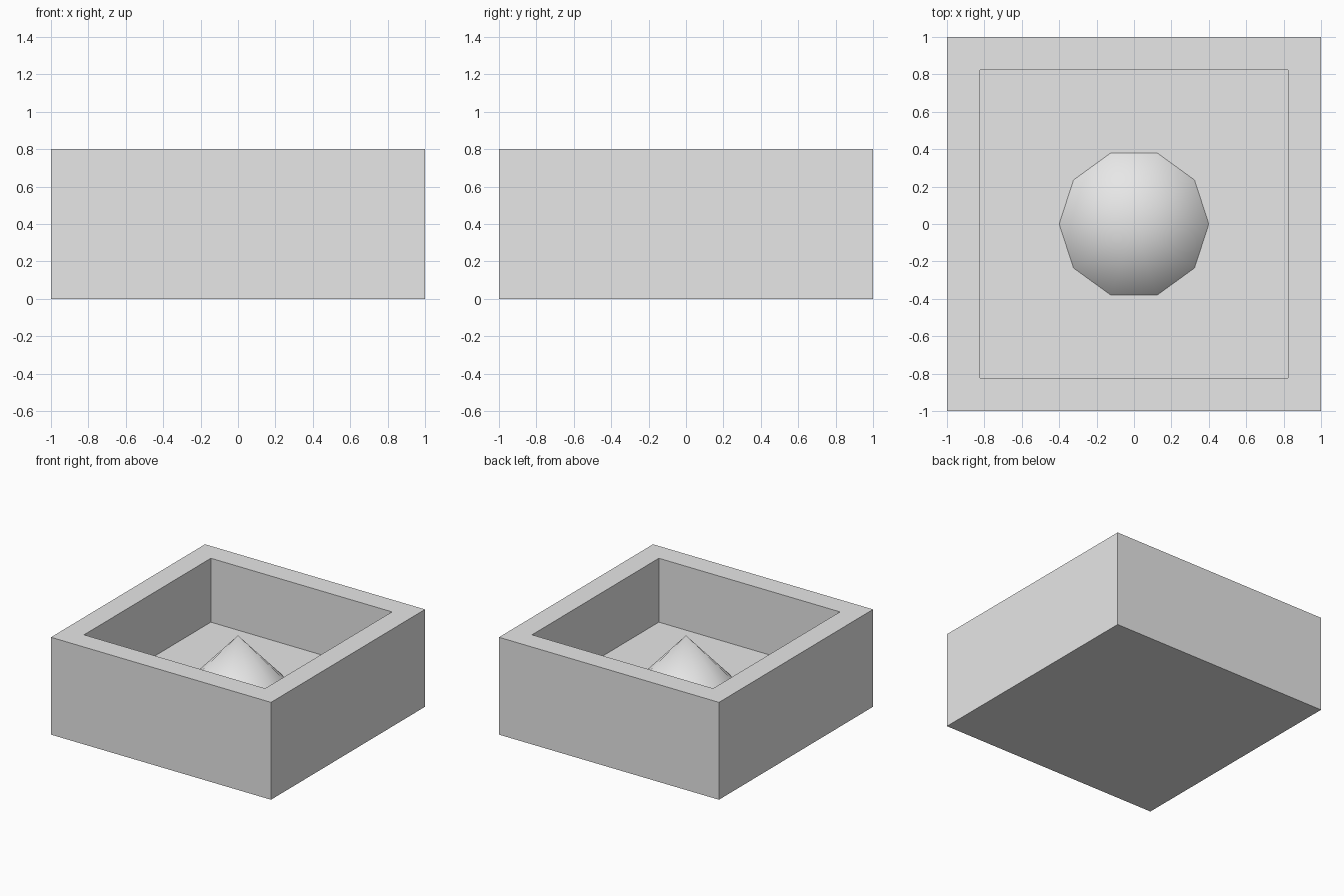
import bpy
import bmesh
import math

cube = bpy.data.objects.get("Cube")
if cube:
    bpy.data.objects.remove(cube, do_unlink=True)

HEIGHT, FLOOR, APEX = 0.8, 0.275, 0.7
RIM, RADIUS = 0.25, 0.4

grey = bpy.data.materials.new("light_grey")
grey.use_nodes = True
grey.diffuse_color = (0.8, 0.8, 0.8, 1)
grey.node_tree.nodes["Principled BSDF"].inputs["Base Color"].default_value = grey.diffuse_color


def add_object(name, bm):
    bmesh.ops.recalc_face_normals(bm, faces=bm.faces)
    mesh = bpy.data.meshes.new(name)
    bm.to_mesh(mesh)
    bm.free()
    mesh.materials.append(grey)
    obj = bpy.data.objects.new(name, mesh)
    bpy.context.collection.objects.link(obj)
    return obj


# Square tray: inset the top of a block, then push the inner face down
bm = bmesh.new()
bmesh.ops.create_cube(bm, size=2)
for v in bm.verts:
    v.co.z = HEIGHT if v.co.z > 0 else 0
bm.normal_update()
top = max(bm.faces, key=lambda f: f.calc_center_median().z)
bmesh.ops.inset_region(bm, faces=[top], thickness=RIM)
well = bmesh.ops.extrude_face_region(bm, geom=[top])["geom"]
bmesh.ops.translate(bm, verts=[g for g in well if isinstance(g, bmesh.types.BMVert)],
                    vec=(0, 0, FLOOR - HEIGHT))
if top.is_valid:
    bmesh.ops.delete(bm, geom=[top], context="FACES_ONLY")
add_object("square_tray", bm)

# Ten-sided, smooth-shaded cone standing on the tray floor
bm = bmesh.new()
bmesh.ops.create_cone(bm, cap_ends=False, segments=10, radius1=RADIUS, radius2=0,
                      depth=APEX - FLOOR)
bmesh.ops.remove_doubles(bm, verts=bm.verts, dist=0.001)
# Put a corner of the ring on the x axis
ring = max(bm.verts, key=lambda v: v.co.x)
turn = -math.atan2(ring.co.y, ring.co.x)
for v in bm.verts:
    x, y = v.co.x, v.co.y
    v.co.x = x * math.cos(turn) - y * math.sin(turn)
    v.co.y = x * math.sin(turn) + y * math.cos(turn)
    v.co.z += (APEX + FLOOR) / 2
for f in bm.faces:
    f.smooth = True
add_object("centre_cone", bm)
